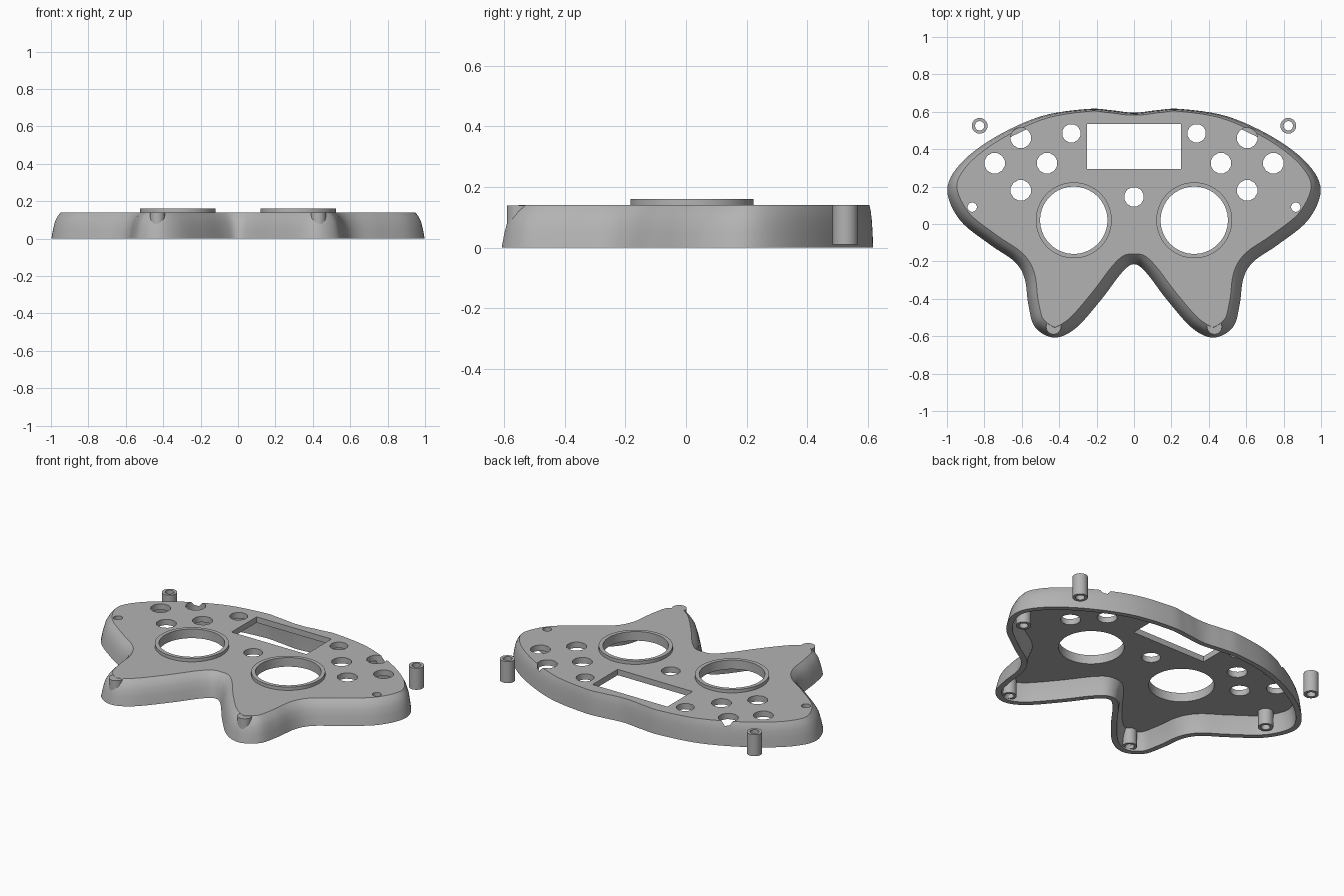
import bpy, bmesh, math
from mathutils import Vector

if "Cube" in bpy.data.objects:
    bpy.data.objects.remove(bpy.data.objects["Cube"], do_unlink=True)

grey = bpy.data.materials.new("plain grey plastic")
grey.use_nodes = True
colour = (0.45, 0.45, 0.45, 1)
grey.diffuse_color = colour
grey.node_tree.nodes["Principled BSDF"].inputs["Base Color"].default_value = colour


def make_object(name, bm):
    bmesh.ops.recalc_face_normals(bm, faces=bm.faces)
    mesh = bpy.data.meshes.new(name)
    bm.to_mesh(mesh)
    bm.free()
    mesh.materials.append(grey)
    obj = bpy.data.objects.new(name, mesh)
    bpy.context.collection.objects.link(obj)
    return obj


def loft(name, rings, closed=False):
    """Skin a stack of equal rings; cap the ends, or join last to first."""
    bm = bmesh.new()
    loops = [[bm.verts.new(p) for p in ring] for ring in rings]
    n = len(loops[0])
    pairs = list(zip(loops, loops[1:]))
    if closed:
        pairs.append((loops[-1], loops[0]))
    else:
        bm.faces.new(loops[0])
        bm.faces.new(loops[-1])
    for a, b in pairs:
        for i in range(n):
            j = (i + 1) % n
            bm.faces.new((a[i], a[j], b[j], b[i]))
    return make_object(name, bm)


def circle(x, y, z, r, n):
    turn = [math.tau * (i + 0.5) / n for i in range(n)]
    return [(x + r * math.cos(t), y + r * math.sin(t), z) for t in turn]


def cylinder(name, x, y, r, z0, z1, n=32):
    return loft(name, [circle(x, y, z, r, n) for z in (z0, z1)])


def tube(name, x, y, r_out, r_in, z0, z1, n=32):
    corners = ((r_out, z0), (r_out, z1), (r_in, z1), (r_in, z0))
    return loft(name, [circle(x, y, z, r, n) for r, z in corners], closed=True)


def smooth(obj):
    bpy.ops.object.select_all(action='DESELECT')
    obj.select_set(True)
    bpy.context.view_layer.objects.active = obj
    bpy.ops.object.shade_smooth_by_angle(angle=math.radians(35))


# Outline of the shell: half the control points, mirrored and splined
half = [(0, 0.595), (0.12, 0.608), (0.25, 0.615), (0.5, 0.575), (0.75, 0.46),
        (0.93, 0.32), (0.998, 0.18), (0.93, 0.02), (0.77, -0.11), (0.64, -0.2),
        (0.585, -0.29), (0.565, -0.43), (0.53, -0.55), (0.43, -0.607),
        (0.315, -0.56), (0.18, -0.41), (0.065, -0.26), (0, -0.215)]
control = [Vector(p) for p in half + [(-x, y) for x, y in half[-2:0:-1]]]
outline = []
count = len(control)
for i in range(count):
    a, b, c, d = (control[(i + k) % count] for k in (-1, 0, 1, 2))
    for s in range(6):
        t = s / 6
        outline.append(0.5 * (2 * b + (c - a) * t + (2 * a - 5 * b + 4 * c - d) * t * t
                              + (3 * b - a - 3 * c + d) * t ** 3))


def inset_ring(z, slope, wall=0.0):
    """Outline moved inward; the side slope is widest at flanks and front."""
    ring = []
    for i, p in enumerate(outline):
        along = outline[(i + 1) % len(outline)] - outline[i - 1]
        normal = Vector((-along.y, along.x)).normalized()
        amount = (0.033 - 0.021 * normal.y + 0.02 * abs(normal.x)) * slope + wall
        q = p - normal * amount
        ring.append((q.x, q.y, z))
    return ring


# Shell body with rounded-over sides
TOP, UNDER = 0.14, 0.105
shell = loft("shell", [inset_ring(z, s) for z, s in
                       ((0, 0), (0.05, 0.17), (0.09, 0.36), (0.12, 0.65), (TOP, 1))])

# Cutters: the open underside, screen window and control holes
cutters = [loft("cavity_cutter", [inset_ring(z, s, 0.03) for z, s in
                                  ((-0.02, 0), (0.05, 0.17), (UNDER, 0.5))])]
window = [(-0.25, 0.295), (0.25, 0.295), (0.25, 0.535), (-0.25, 0.535)]
cutters.append(loft("screen_cutter", [[(x, y, z) for x, y in window] for z in (0.09, 0.2)]))
cutters.append(cylinder("centre_button_cutter", 0, 0.145, 0.053, 0.09, 0.2, 12))
holes = [(0.605, 0.46, 0.056, 12), (0.605, 0.18, 0.056, 12), (0.745, 0.325, 0.056, 12),
         (0.465, 0.325, 0.056, 12), (0.335, 0.485, 0.05, 12), (0.322, 0.02, 0.18, 48),
         (0.865, 0.09, 0.025, 16)]
for side in (-1, 1):
    for x, y, r, n in holes:
        cutters.append(cylinder("hole_cutter", side * x, y, r, 0.09, 0.2, n))

for cutter in cutters:
    cutter.hide_render = True
    mod = shell.modifiers.new("cut", 'BOOLEAN')
    mod.operation = 'DIFFERENCE'
    mod.solver = 'EXACT'
    mod.object = cutter
bpy.context.view_layer.update()
cut_mesh = bpy.data.meshes.new_from_object(
    shell.evaluated_get(bpy.context.evaluated_depsgraph_get()))
shell.modifiers.clear()
shell.data = cut_mesh
for cutter in cutters:
    bpy.data.objects.remove(cutter, do_unlink=True)
smooth(shell)

# Stick rims and screw posts on both sides
for side, label in ((1, "left"), (-1, "right")):
    parts = [
        tube(label + "_stick_rim", side * 0.322, 0.02, 0.203, 0.18, 0.12, 0.16, 48),
        tube(label + "_outer_post", side * 0.825, 0.525, 0.042, 0.025, 0.01, TOP),
        tube(label + "_side_post", side * 0.865, 0.09, 0.042, 0.025, 0.01, UNDER + 0.005),
        tube(label + "_grip_post", side * 0.43, -0.55, 0.04, 0.025, 0.01, 0.11),
        cylinder(label + "_grip_post_cap", side * 0.43, -0.55, 0.04, 0.11, TOP - 0.001),
    ]
    for part in parts:
        smooth(part)
